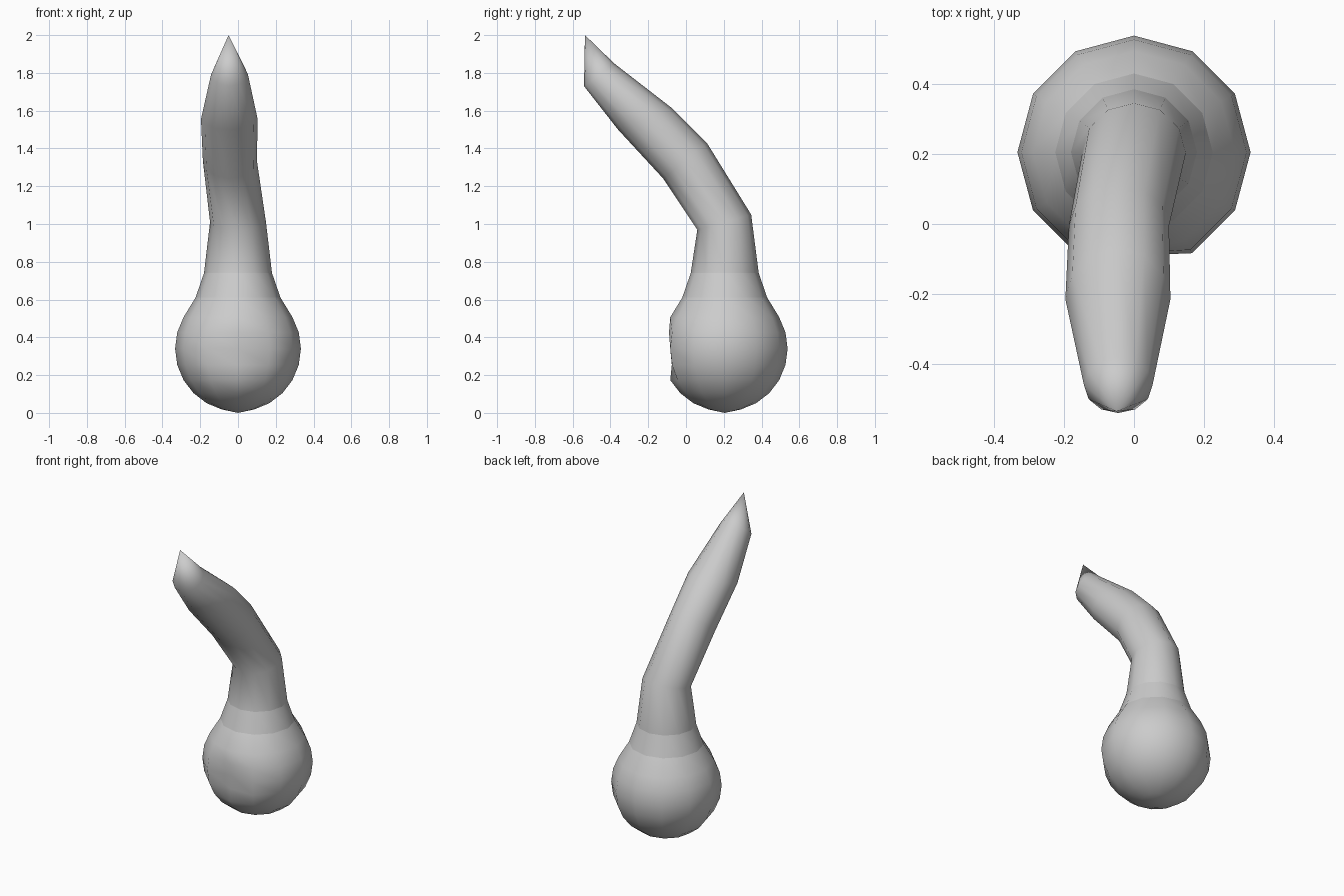
import bpy, bmesh
from math import sin, cos, tau, radians

SIDES = 12
AXIS_Y = 0.205

cube = bpy.data.objects.get("Cube")
if cube:
    bpy.data.objects.remove(cube, do_unlink=True)

grey = bpy.data.materials.new("plain grey")
grey.use_nodes = True
colour = (0.6, 0.6, 0.6, 1)
grey.diffuse_color = colour
grey.node_tree.nodes["Principled BSDF"].inputs["Base Color"].default_value = colour


def ring(cx, rx, back, front):
    """Ring tilted in the YZ plane, given its back and front (y, z) points."""
    my, mz = (back[0] + front[0]) / 2, (back[1] + front[1]) / 2
    hy, hz = (back[0] - front[0]) / 2, (back[1] - front[1]) / 2
    return [(cx + rx * sin(tau * i / SIDES),
             my + hy * cos(tau * i / SIDES),
             mz + hz * cos(tau * i / SIDES)) for i in range(SIDES)]


def level(r, z):
    return ring(0, r, (AXIS_Y + r, z), (AXIS_Y - r, z))


def loft(name, rings, start=None, end=None):
    """Skin consecutive rings, with optional points closing the ends."""
    bm = bmesh.new()
    loops = [[bm.verts.new(p) for p in r] for r in rings]
    for a, b in zip(loops, loops[1:]):
        for i in range(SIDES):
            j = (i + 1) % SIDES
            bm.faces.new((a[i], a[j], b[j], b[i]))
    for point, loop in ((start, loops[0]), (end, loops[-1])):
        if point:
            tip = bm.verts.new(point)
            for i in range(SIDES):
                bm.faces.new((loop[i], loop[(i + 1) % SIDES], tip))
    bmesh.ops.recalc_face_normals(bm, faces=bm.faces[:])
    # Open bands: make sure the faces point away from the axis
    f = max(bm.faces, key=lambda f: f.calc_center_median().y)
    f.normal_update()
    if f.normal.y < 0:
        bmesh.ops.reverse_faces(bm, faces=bm.faces[:])
    mesh = bpy.data.meshes.new(name)
    bm.to_mesh(mesh)
    bm.free()
    mesh.materials.append(grey)
    mesh.shade_smooth()
    obj = bpy.data.objects.new(name, mesh)
    bpy.context.collection.objects.link(obj)


# Round bulb, slightly dented at the front
R, CZ = 0.333, 0.34
bulb = [level(R * cos(radians(a)), CZ + R * sin(radians(a)))
        for a in range(-75, 31, 15)]
bulb.append(level(0.225, 0.61))
for k, y in ((4, -0.075), (5, -0.07), (6, -0.09)):
    x, _, z = bulb[k][SIDES // 2]
    bulb[k][SIDES // 2] = (x, y, z)
loft("bulb", bulb, start=(0, AXIS_Y, 0))

# Tapered collar between bulb and stem
loft("collar", [level(0.225, 0.61), level(0.18, 0.74)])

# Stem bending forward to a pointed tip
loft("stem", [
    level(0.18, 0.74),
    ring(0.0, 0.148, (0.345, 1.05), (0.06, 0.97)),
    ring(-0.043, 0.143, (0.11, 1.43), (-0.12, 1.24)),
    ring(-0.046, 0.15, (-0.07, 1.61), (-0.36, 1.5)),
    ring(-0.045, 0.098, (-0.38, 1.85), (-0.54, 1.73)),
], end=(-0.05, -0.535, 2.0))
